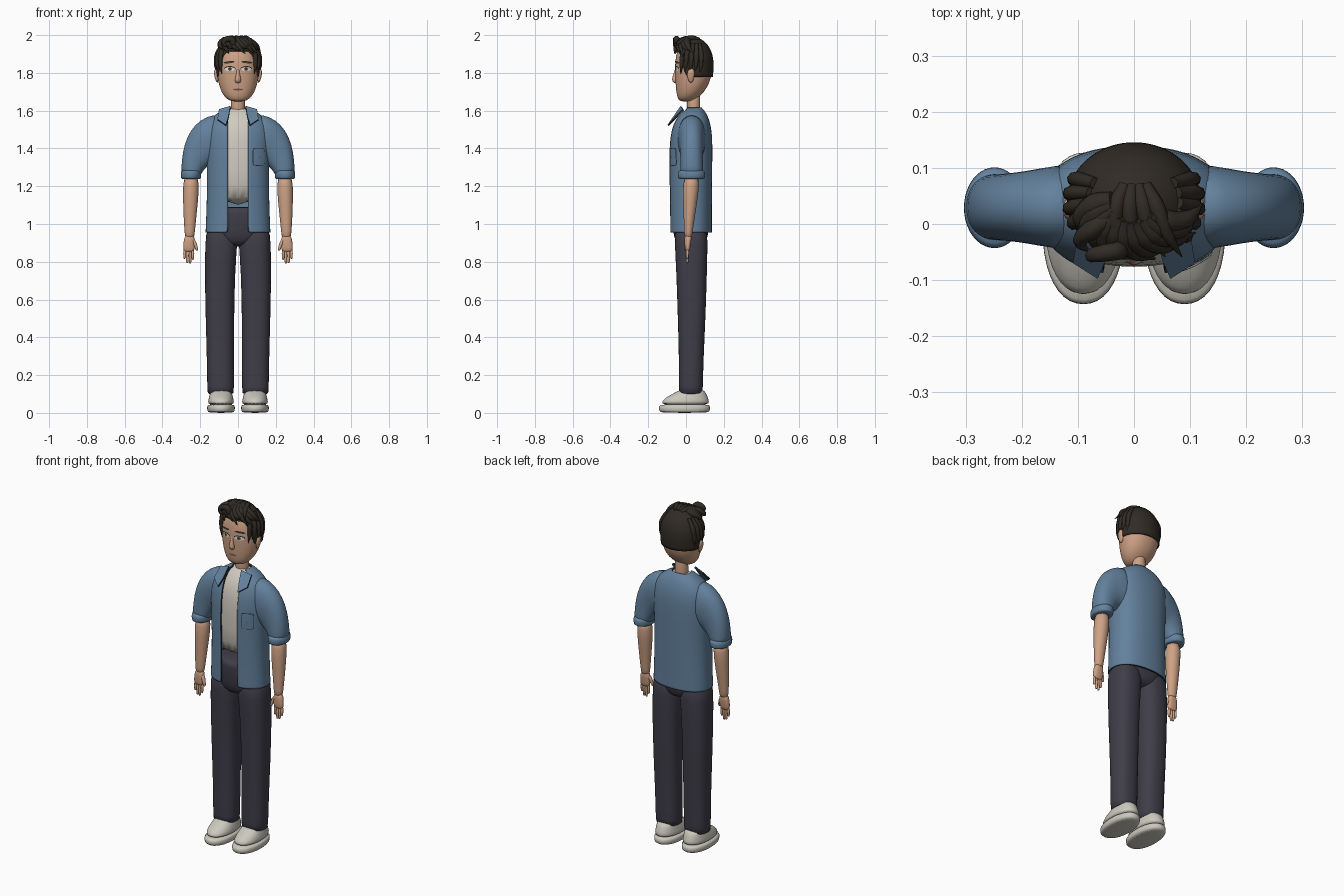
import bpy, math
from mathutils import Vector

cube = bpy.data.objects.get("Cube")
if cube:
    bpy.data.objects.remove(cube)


def material(name, r, g, b):
    m = bpy.data.materials.new(name)
    m.use_nodes = True
    m.diffuse_color = (r, g, b, 1)
    node = next(n for n in m.node_tree.nodes if n.type == 'BSDF_PRINCIPLED')
    node.inputs["Base Color"].default_value = (r, g, b, 1)
    node.inputs["Roughness"].default_value = 0.8
    return m


DENIM = material("denim blue", 0.125, 0.22, 0.335)
TRIM = material("dark trim", 0.018, 0.025, 0.035)
NAVY = material("trouser charcoal", 0.05, 0.047, 0.066)
SKIN = material("skin", 0.62, 0.36, 0.235)
CREAM = material("shirt cream", 0.64, 0.6, 0.53)
SHOE = material("shoe grey", 0.6, 0.58, 0.51)
HAIR = material("dark brown hair", 0.03, 0.024, 0.018)
WHITE = material("eye white", 0.75, 0.73, 0.68)
IRIS = material("iris hazel", 0.13, 0.15, 0.08)
LIP = material("lip rose", 0.42, 0.18, 0.13)


def add_mesh(name, verts, faces, mats, mirror=False, subsurf=0, smooth=True):
    me = bpy.data.meshes.new(name)
    me.from_pydata([tuple(v) for v in verts], [], faces)
    for m in mats:
        me.materials.append(m)
    if smooth:
        me.shade_smooth()
    ob = bpy.data.objects.new(name, me)
    bpy.context.scene.collection.objects.link(ob)
    if mirror:
        ob.modifiers.new("mirror", 'MIRROR').use_mirror_merge = False
    if subsurf:
        s = ob.modifiers.new("round", 'SUBSURF')
        s.levels = s.render_levels = subsurf
    return ob


def ring(c, u, v, n=2.0, count=20, gap=None):
    """Superellipse ring around c; gap leaves a front opening of that half width."""
    c, u, v = Vector(c), Vector(u), Vector(v)
    cut = 0 if gap is None else math.acos(min(1, gap / u.length) ** (n / 2))
    cut = math.pi / 2 - cut if gap is not None else 0
    steps = count if gap is None else count - 1
    pts = []
    for i in range(count):
        a = -math.pi / 2 + cut + (2 * math.pi - 2 * cut) * i / steps
        co, si = math.cos(a), math.sin(a)
        pts.append(c + u * math.copysign(abs(co) ** (2 / n), co)
                   + v * math.copysign(abs(si) ** (2 / n), si))
    return pts


def loft(name, rings, mats, closed=True, caps=True, mirror=False, subsurf=1):
    k = len(rings[0])
    verts = [p for r in rings for p in r]
    faces = []
    for i in range(len(rings) - 1):
        for j in range(k if closed else k - 1):
            a, b = i * k + j, i * k + (j + 1) % k
            faces.append((a, b, b + k, a + k))
    if caps:
        faces.append(tuple(reversed(range(k))))
        faces.append(tuple(range(len(verts) - k, len(verts))))
    return add_mesh(name, verts, faces, mats, mirror, subsurf)


def stack(name, rows, mat, n=2.0, **kw):
    """Upright loft; rows are (z, cx, cy, rx, ry) from bottom to top."""
    return loft(name, [ring((x, y, z), (rx, 0, 0), (0, ry, 0), n)
                       for z, x, y, rx, ry in rows], [mat], **kw)


def decal(name, x, z, rx, rz, target, mat, lift, tilt=0.0, n=2.0, mirror=True):
    """Thin plate laid onto the front of the target."""
    turn = math.radians(tilt)
    u = Vector((math.cos(turn), 0, math.sin(turn)))
    v = Vector((-math.sin(turn), 0, math.cos(turn)))
    rings = [ring((x, -0.3, z), u * rx * f, v * rz * f, n) for f in (1, 0.7, 0.4, 0.08)]
    ob = loft(name, rings, [mat], caps=False, subsurf=0, mirror=mirror)
    w = ob.modifiers.new("lay on", 'SHRINKWRAP')
    w.target = target
    w.wrap_method, w.wrap_mode = 'PROJECT', 'ABOVE_SURFACE'
    w.use_project_y = True
    w.offset = lift
    return ob


def lock(name, pts, radius):
    """Tapered strand of hair."""
    cu = bpy.data.curves.new(name, 'CURVE')
    cu.dimensions = '3D'
    cu.bevel_depth, cu.bevel_resolution, cu.resolution_u = radius, 2, 6
    cu.use_fill_caps = True
    sp = cu.splines.new('BEZIER')
    sp.bezier_points.add(len(pts) - 1)
    for i, (bp, p) in enumerate(zip(sp.bezier_points, pts)):
        t = i / (len(pts) - 1)
        bp.co = p
        bp.handle_left_type = bp.handle_right_type = 'AUTO'
        bp.radius = 0.1 + math.sin(math.pi * (0.25 + 0.75 * t))
    cu.materials.append(HAIR)
    ob = bpy.data.objects.new(name, cu)
    bpy.context.scene.collection.objects.link(ob)


# Shoes
stack("soles", [(0, .09, -.008, .066, .125), (.008, .09, -.008, .074, .137),
                (.036, .09, -.008, .075, .138), (.046, .09, -.006, .069, .13)], SHOE, 2.2, mirror=True)
stack("shoe_uppers", [(.04, .09, -.004, .068, .128), (.06, .09, -.003, .07, .127),
                      (.085, .09, .006, .064, .11), (.107, .09, .024, .058, .082),
                      (.125, .09, .03, .052, .062)], SHOE, 2.2, mirror=True)

# Trousers
stack("trouser_legs", [(.095, .092, .025, .07, .063), (.11, .092, .025, .071, .064),
                       (.3, .093, .028, .073, .066), (.5, .096, .03, .076, .074),
                       (.75, .096, .03, .081, .082), (.9, .088, .027, .086, .088),
                       (1.0, .085, .027, .083, .088)], NAVY, 2.4, mirror=True)
stack("trouser_waist", [(.88, 0, .027, .06, .06), (.91, 0, .026, .12, .085),
                        (.96, 0, .025, .158, .096), (1.07, 0, .025, .152, .1),
                        (1.092, 0, .025, .152, .1)], NAVY, 2.4)

# Undershirt and open overshirt share one torso profile
torso = [(.955, .025, .172, .112), (.97, .025, .172, .112), (1.1, .025, .166, .112),
         (1.3, .023, .163, .116), (1.42, .025, .172, .116), (1.5, .028, .172, .108),
         (1.55, .032, .15, .092), (1.585, .037, .115, .072), (1.607, .04, .075, .052),
         (1.617, .04, .055, .042)]
stack("undershirt", [(z - .004, 0, y, rx - .014, ry - .014) for z, y, rx, ry in torso[2:]], CREAM, 2.3)
shirt = loft("overshirt", [ring((0, y, z), (rx, 0, 0), (0, ry, 0), 2.3, 32, min(.055, rx * .75))
                           for z, y, rx, ry in torso], [DENIM, TRIM], closed=False, caps=False)
solid = shirt.modifiers.new("cloth", 'SOLIDIFY')
solid.thickness, solid.offset, solid.material_offset_rim = .011, -1, 1

# Sleeves: each section runs from an inner point to an outer point
sections = [(.08, 1.35, .09, 1.59, .08), (.12, 1.32, .165, 1.572, .075),
            (.138, 1.31, .228, 1.53, .066), (.15, 1.31, .272, 1.462, .062),
            (.168, 1.3, .294, 1.38, .06), (.19, 1.275, .301, 1.3, .06), (.197, 1.25, .3, 1.25, .06)]
loft("sleeves", [ring(((a + c) / 2, .03, (b + d) / 2), ((c - a) / 2, 0, (d - b) / 2), (0, h, 0), 2.2)
                 for a, b, c, d, h in reversed(sections)], [DENIM], mirror=True)
stack("sleeve_cuffs", [(1.238, .249, .029, .045, .062), (1.24, .249, .029, .053, .071),
                       (1.26, .249, .029, .056, .074), (1.28, .248, .029, .054, .072),
                       (1.287, .247, .029, .046, .06)], DENIM, mirror=True)

# Collar flaps and chest pocket
collar = add_mesh("collar_flaps", [(.04, -.025, 1.622), (.1, -.015, 1.605), (.108, -.066, 1.552),
                                   (.064, -.094, 1.522), (.05, -.062, 1.565)],
                  [(4, 3, 2, 1, 0)], [DENIM, TRIM], mirror=True, smooth=False)
solid = collar.modifiers.new("cloth", 'SOLIDIFY')
solid.thickness, solid.offset, solid.material_offset_rim = .01, 0, 1
decal("pocket_edge", .108, 1.355, .031, .047, shirt, TRIM, .002, n=7, mirror=False)
decal("pocket", .108, 1.355, .028, .044, shirt, DENIM, .005, n=7, mirror=False)

# Arms and hands
stack("forearms", [(.925, .256, .012, .024, .02), (.95, .256, .012, .027, .022),
                   (1.05, .254, .018, .035, .031), (1.15, .25, .024, .042, .041),
                   (1.27, .248, .03, .043, .046)], SKIN, mirror=True)
stack("palms", [(.85, .26, .008, .027, .01), (.875, .26, .008, .031, .015),
                (.91, .258, .01, .03, .018), (.945, .256, .012, .024, .02)], SKIN, 2.5, mirror=True)
for i, tip in enumerate((.81, .79, .793, .815)):
    x = .239 + i * .0145
    stack("finger_%d" % (i + 1), [(tip, x, .006, .004, .004), (tip + .006, x, .006, .0072, .008),
                                  (.87, x, .008, .0085, .01)], SKIN, mirror=True)
stack("thumbs", [(.858, .217, -.002, .004, .005), (.866, .218, -.001, .008, .009),
                 (.9, .228, .004, .01, .011), (.925, .242, .01, .01, .012)], SKIN, mirror=True)

# Neck and head
stack("neck", [(1.56, 0, .042, .042, .038), (1.62, 0, .04, .036, .034),
               (1.73, 0, .042, .037, .037)], SKIN)
head = stack("head", [(1.648, 0, .0, .032, .028), (1.66, 0, .004, .06, .048),
                      (1.695, 0, .022, .089, .074), (1.75, 0, .035, .106, .092),
                      (1.8, 0, .04, .112, .099), (1.86, 0, .04, .112, .1),
                      (1.92, 0, .042, .097, .09), (1.955, 0, .042, .07, .066),
                      (1.975, 0, .042, .03, .03)], SKIN, 2.15)
stack("ears", [(1.748, .109, .026, .004, .008), (1.765, .112, .025, .009, .016),
               (1.795, .117, .026, .011, .02), (1.815, .117, .028, .009, .016),
               (1.824, .115, .028, .004, .007)], SKIN, mirror=True)
stack("nose", [(1.745, 0, -.053, .008, .008), (1.755, 0, -.057, .018, .016),
               (1.77, 0, -.058, .015, .017), (1.8, 0, -.055, .008, .01),
               (1.835, 0, -.048, .007, .006)], SKIN)

# Painted face details
decal("eyelashes", .043, 1.823, .03, .013, head, TRIM, .001)
decal("eye_whites", .043, 1.82, .027, .011, head, WHITE, .002)
decal("irises", .042, 1.821, .0105, .0105, head, IRIS, .003)
decal("pupils", .042, 1.821, .005, .005, head, TRIM, .004)
decal("eyebrows", .046, 1.856, .029, .0055, head, HAIR, .003, tilt=-6)
decal("lips", 0, 1.712, .024, .007, head, LIP, .001, mirror=False)
decal("mouth_line", 0, 1.714, .026, .0014, head, TRIM, .002, mirror=False)


# Hair cap with a hairline that rises over the forehead
def scalp(az, el, scale=1.0):
    flat = math.cos(el if el > 0 else el / 2) * scale
    return Vector((.121 * flat * math.cos(az), .04 + .107 * flat * math.sin(az),
                   1.85 + .14 * math.sin(el)))


def edge(az):
    t = min(1, max(0, (-math.sin(az) - .35) / .45))
    return math.asin((-.072 + .14 * t * t * (3 - 2 * t)) / .14)


cap = []
for step in range(9):
    f = step / 8
    angles = [2 * math.pi * i / 32 for i in range(32)]
    cap.append([scalp(a, edge(a) * (1 - f) + math.radians(88) * f) for a in angles])
hair = loft("hair_cap", cap, [HAIR], caps=False)
hair.data.polygons.foreach_get
solid = hair.modifiers.new("thickness", 'SOLIDIFY')
solid.thickness, solid.offset = .014, -1

# Fringe swept from the crown towards the left, then side locks
R = math.radians
for i in range(11):
    az = R(-170 + i * 14)
    low = 34 - 12 * (i % 3) / 2 - (6 if i > 6 else 0)
    lock("fringe_lock_%d" % (i + 1),
         [scalp(az + R(s), R(e), k) for s, e, k in
          ((-15, 72, 1), (-4, 56, 1.06), (10, 42, 1.12), (28, low, 1.08))], .019)
for side in (-1, 1):
    for i in range(5):
        az = R(-38 + i * 15)
        pts = [scalp(az + R(s), R(e), .97) for s, e in ((6, 48), (2, 20), (0, -4), (-4, -24 + 5 * (i % 2)))]
        lock("side_lock", [(p.x * side, p.y, p.z) for p in pts], .013)

# Curled quiff at the front right and loose strands on top
curl = [(-.05 + .026 * math.cos(a), -.045 - .004 * a, 1.96 + .02 * math.sin(a))
        for a in (R(-20 + 60 * i) for i in range(6))]
lock("front_curl", [(-.02, .0, 1.97)] + curl, .016)
lock("curl_outer", [(-.03, .02, 1.975), (-.075, -.01, 1.972), (-.096, -.03, 1.95), (-.08, -.05, 1.925)], .016)
for i in range(4):
    x = -.04 + i * .03
    lock("top_lock", [(x * .4, .07, 1.975), (x * .8, .03, 1.984), (x + .01, -.02, 1.972),
                      (x + .035, -.058, 1.94)], .014)
